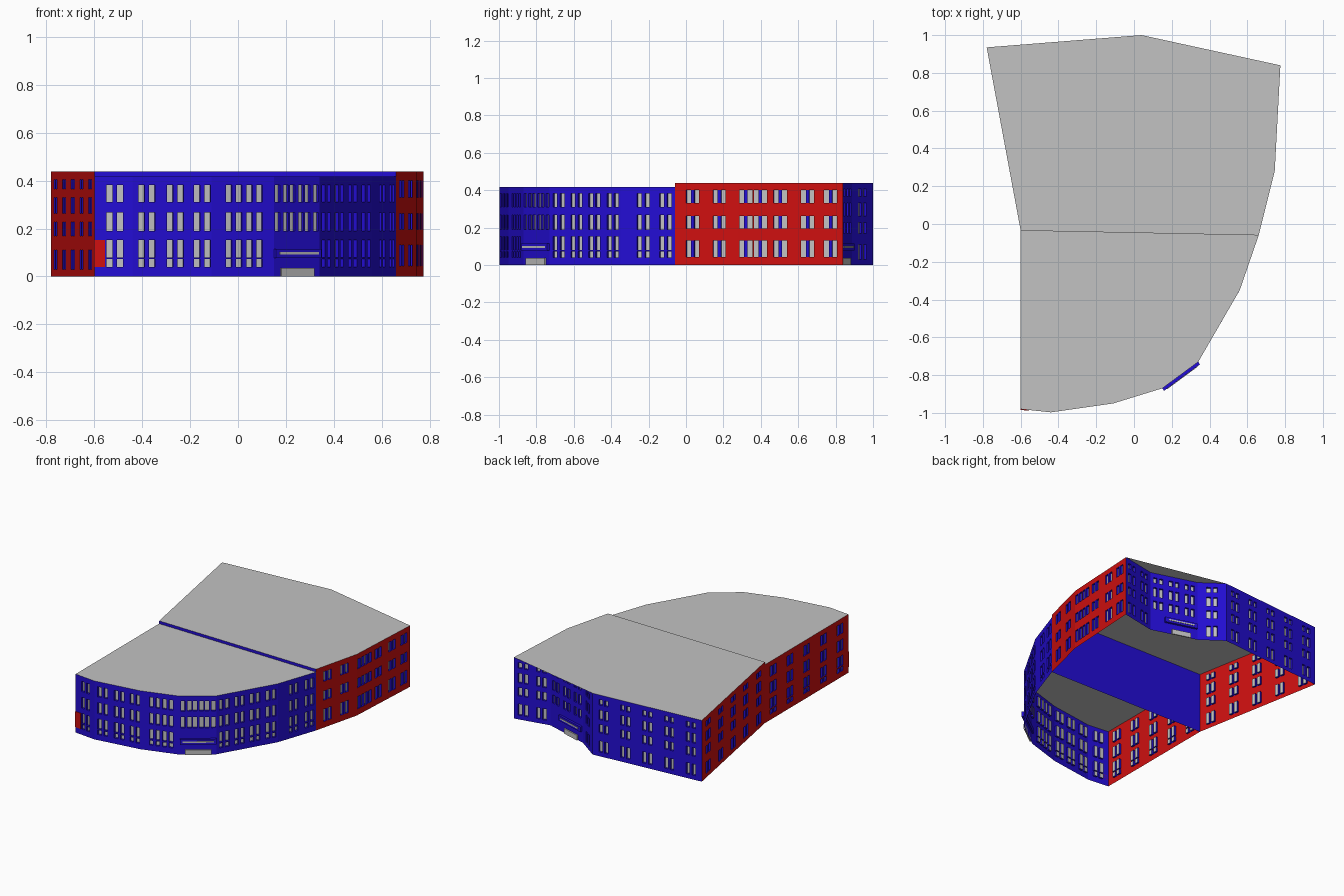
import bpy, bmesh
from mathutils import Vector

cube = bpy.data.objects.get("Cube")
if cube:
    bpy.data.objects.remove(cube)


def material(name, rgb):
    m = bpy.data.materials.new(name)
    m.use_nodes = True
    m.diffuse_color = (*rgb, 1)
    m.node_tree.nodes["Principled BSDF"].inputs["Base Color"].default_value = (*rgb, 1)
    return m


MATS = [material("blue", (0.017, 0.004, 0.66)),
        material("red", (0.62, 0.005, 0.005)),
        material("light_grey", (0.54, 0.54, 0.54))]
BLUE, RED, GREY = range(3)
PANE, MULLION, DEPTH = 0.026, 0.018, 0.015


def finish(bm, name):
    bmesh.ops.remove_doubles(bm, verts=bm.verts, dist=0.0001)
    me = bpy.data.meshes.new(name)
    bm.to_mesh(me)
    bm.free()
    for m in MATS:
        me.materials.append(m)
    ob = bpy.data.objects.new(name, me)
    bpy.context.collection.objects.link(ob)
    return ob


def frame(p, q):
    """Point mapper for a wall: along, height, outward."""
    p, q = Vector((*p, 0)), Vector((*q, 0))
    d = (q - p).normalized()
    out = Vector((d.y, -d.x, 0))
    return (q - p).length, lambda u, z, o=0: p + d * u + out * o + Vector((0, 0, z))


def wall(name, p, q, height, color, centres, rows):
    """Flat wall with recessed pairs of panes."""
    length, at = frame(p, q)
    half = PANE + MULLION / 2
    us, panes, posts = {0, length}, [], []
    for c in centres:
        u = min(max(c * length, half + 0.005), length - half - 0.005)
        a, b = u - MULLION / 2, u + MULLION / 2
        panes += [(u - half, a), (b, u + half)]
        posts.append((a, b))
        us |= {u - half, a, b, u + half}
    us = sorted(us)
    zs = sorted({0, height} | {z for r in rows for z in r})
    inside = lambda v, spans: any(a < v < b for a, b in spans)
    bm = bmesh.new()

    def face(pts, mat):
        bm.faces.new([bm.verts.new(at(*c)) for c in pts]).material_index = mat

    for a, b in zip(us, us[1:]):
        for c, d in zip(zs, zs[1:]):
            u, in_row = (a + b) / 2, inside((c + d) / 2, rows)
            ring = [(a, c), (b, c), (b, d), (a, d)]
            if in_row and inside(u, panes):
                face([(*k, -DEPTH) for k in ring], GREY)
                for k, l in zip(ring, ring[1:] + ring[:1]):
                    face([(*k, 0), (*l, 0), (*l, -DEPTH), (*k, -DEPTH)], BLUE)
            else:
                post = in_row and inside(u, posts)
                face([(*k, 0) for k in ring], BLUE if post else color)
    return finish(bm, name)


def block(name, p, q, span, z, out, color):
    """Box lying along a wall."""
    length, at = frame(p, q)
    bm = bmesh.new()
    vs = [bm.verts.new(at(u * length, h, o)) for u in span for h in z for o in out]
    bmesh.ops.convex_hull(bm, input=vs)
    bmesh.ops.recalc_face_normals(bm, faces=bm.faces)
    for f in bm.faces:
        f.material_index = color
    return finish(bm, name)


def roof(name, pts, z):
    bm = bmesh.new()
    bm.faces.new([bm.verts.new((*p, z)) for p in pts]).material_index = GREY
    return finish(bm, name)


def even(n):
    return [(i + 0.5) / n for i in range(n)]


# Plan outlines, counter-clockwise
LOW, HIGH = 0.418, 0.438
front = [(-0.6, -0.98), (-0.44, -0.997), (-0.11, -0.95), (0.15, -0.87),
         (0.34, -0.73), (0.56, -0.35), (0.66, -0.06)]
side = [(0.66, -0.06), (0.745, 0.28), (0.775, 0.84)]
back = [(0.775, 0.84), (0.52, 0.79), (0.195, 0.888), (0.04, 1.0), (-0.78, 0.935)]
inner = (-0.6, -0.035)

# Window rows
upper = [(0.19, 0.268), (0.31, 0.382)]
three = [(0.04, 0.072), (0.08, 0.152)] + upper
side_rows = [(0.043, 0.132), (0.195, 0.262), (0.33, 0.4)]
four = [(0.03, 0.11), (0.168, 0.227), (0.262, 0.33), (0.366, 0.405)]

# Curved front facade
front_cols = [[0.53], [0.18, 0.54, 0.88], [0.36, 0.69], [0.15, 0.5, 0.85],
              [0.13, 0.38, 0.63, 0.89], [0.42, 0.83]]
for i, cols in enumerate(front_cols):
    wall(f"front_wall_{i + 1}", front[i], front[i + 1], LOW, BLUE, cols,
         upper if i == 3 else three)

# Right side
for i, cols in enumerate([[0.28, 0.7], [0.07, 0.21, 0.4, 0.66, 0.88]]):
    wall(f"right_wall_{i + 1}", side[i], side[i + 1], HIGH, RED, cols, side_rows)

# Back, with a hollowed entrance bay under the roof
for i, n in enumerate([2, 3, 1, 5]):
    wall(f"back_wall_{i + 1}", back[i], back[i + 1], HIGH, BLUE, even(n),
         four[1:] if i == 1 else four)

# Left side and the party wall between the two halves
wall("left_wall_back", back[-1], inner, HIGH, RED, even(5), four)
wall("left_wall_front", inner, front[0], LOW, RED, even(5), three)
wall("party_wall", inner, front[-1], HIGH, BLUE, [], [])

# Roofs
roof("front_roof", front + [inner], LOW)
roof("back_roof", side + back[-2:] + [inner], HIGH)

# Entrances: canopy, pale fascia strip and door
for name, p, q, door in (("front", front[3], front[4], (0.14, 0.86)),
                         ("back", back[1], back[2], (0.45, 0.85))):
    a, b = (0.0, 1.0) if name == "front" else (0.3, 0.98)
    block(f"{name}_canopy", p, q, (a, b), (0.078, 0.115), (-0.01, 0.016), BLUE)
    block(f"{name}_fascia_strip", p, q, (a + 0.07, b - 0.07), (0.092, 0.102),
          (0.016, 0.019), GREY)
    block(f"{name}_door", p, q, door, (0, 0.036), (0, 0.009), GREY)

# Red panel at the front left corner
block("corner_panel", front[0], front[1], (0, 0.28), (0.04, 0.152), (0, 0.004), RED)
